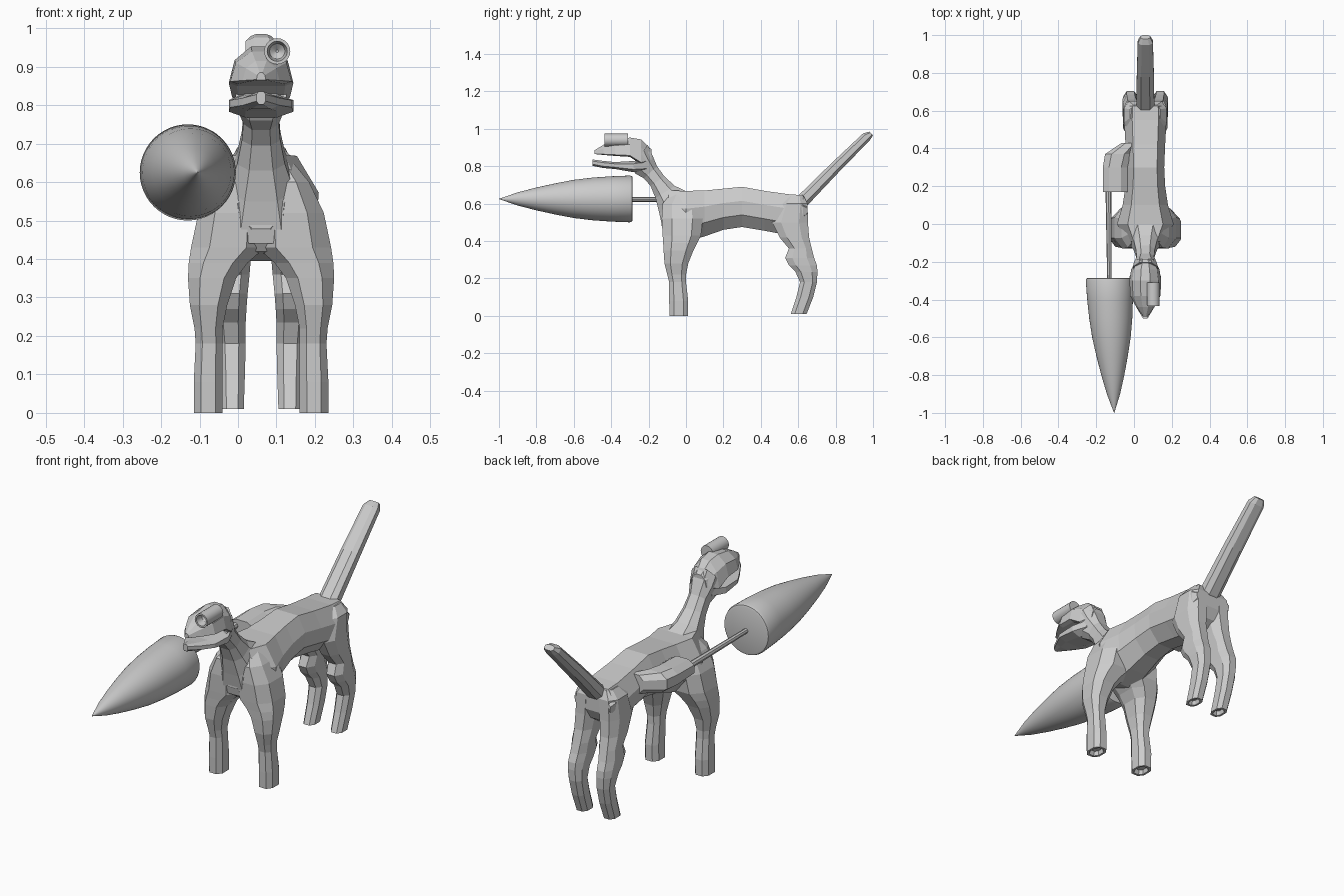
import bpy, bmesh, math
from mathutils import Vector

grey = bpy.data.materials.new("light grey")
grey.diffuse_color = (0.6, 0.6, 0.6, 1)
CX = 0.06  # the animal's own symmetry plane

OCT = [(-1, .5), (-.5, 1), (.5, 1), (1, .5), (1, -.5), (.5, -1), (-.5, -1), (-1, -.5)]
BARREL = [(-1, .4), (-.4, .95), (.3, 1), (1, .62), (1, -.62), (.3, -1), (-.4, -.95), (-1, -.4)]
DOME = [(-1, .75), (-.85, 1), (.3, .82), (1, .3), (1, -.3), (.3, -.82), (-.85, -1), (-1, -.75)]


def skin(name, rings, smooth=False):
    """Join equal rings of points into a capped tube."""
    bm = bmesh.new()
    loops = [[bm.verts.new(p) for p in r] for r in rings]
    n = len(loops[0])
    for a, b in zip(loops, loops[1:]):
        for i in range(n):
            bm.faces.new((a[i], a[(i + 1) % n], b[(i + 1) % n], b[i]))
    bm.faces.new(loops[0])
    bm.faces.new(loops[-1])
    bmesh.ops.recalc_face_normals(bm, faces=bm.faces)
    me = bpy.data.meshes.new(name)
    bm.to_mesh(me)
    bm.free()
    me.materials.append(grey)
    ob = bpy.data.objects.new(name, me)
    bpy.context.collection.objects.link(ob)
    if smooth:
        bpy.ops.object.select_all(action='DESELECT')
        ob.select_set(True)
        bpy.context.view_layer.objects.active = ob
        bpy.ops.object.shade_smooth_by_angle(angle=math.radians(35))
    return ob


def section(ay, az, by, bz, x, w, prof=OCT):
    """Ring between side-view points a and b, half width w about x."""
    a, b = Vector((x, ay, az)), Vector((x, by, bz))
    return [(a + b) / 2 + (b - a) / 2 * u + Vector((w * v, 0, 0)) for u, v in prof]


def lathe(name, pts, x0, x1, z, n):
    """Turned part along y; the axis runs from x0 to x1."""
    ya, yb = pts[0][0], pts[-1][0]
    rings = []
    for y, r in pts:
        x = x0 + (x1 - x0) * (y - ya) / (yb - ya or 1)
        rings.append([(x + r * math.cos(2 * math.pi * i / n), y,
                       z + r * math.sin(2 * math.pi * i / n)) for i in range(n)])
    return skin(name, rings, n > 12)


# torso: y, bottom, top, half width
skin("torso", [section(y, b, y, t, CX, w, BARREL) for y, b, t, w in [
    (-.13, .48, .58, .06), (-.09, .42, .67, .10), (0, .395, .668, .15), (.1, .425, .67, .12),
    (.2, .46, .68, .105), (.3, .475, .69, .10), (.42, .455, .668, .105),
    (.55, .43, .65, .112), (.625, .48, .645, .11), (.65, .53, .60, .10)]])

# legs: z, front y, back y, inner and outer distance from the symmetry plane
FRONT = [(0, -.088, .01, .10, .175), (.08, -.09, .012, .10, .175), (.18, -.09, 0, .10, .17),
         (.22, -.1, 0, .10, .173), (.28, -.115, .012, .088, .185), (.35, -.12, .04, .065, .19),
         (.39, -.122, .06, .035, .188), (.43, -.125, .08, -.01, .182), (.52, -.13, .09, -.01, .163),
         (.6, -.125, .08, -.01, .125), (.655, -.08, .05, -.01, .08)]
HIND = [(.01, .56, .645, .045, .105), (.1, .59, .68, .042, .108), (.18, .61, .70, .04, .112),
        (.235, .585, .703, .04, .118), (.27, .55, .70, .038, .12), (.31, .53, .685, .035, .12),
        (.36, .55, .672, .03, .118), (.42, .50, .658, .025, .118), (.5, .46, .652, .015, .118),
        (.6, .50, .65, .01, .113), (.64, .54, .63, .01, .08)]
for name, rows in (("front_leg", FRONT), ("hind_leg", HIND)):
    z0, f0, k0, i0, o0 = rows[0]
    # recessed sole
    rows = [(z0 + .02, f0 + .02, k0 - .02, i0 + .015, o0 - .015),
            (z0, f0 + .012, k0 - .012, i0 + .01, o0 - .01)] + rows
    for side, s in (("left", -1), ("right", 1)):
        skin(f"{name}_{side}", [section(f, z, k, z, CX + s * (i + o) / 2, (o - i) / 2)
                                for z, f, k, i, o in rows])

# neck
skin("neck", [section(*p[:4], CX, p[4]) for p in [
    (-.12, .44, .05, .60, .115), (-.143, .55, .01, .662, .085), (-.163, .63, -.06, .695, .062),
    (-.19, .695, -.115, .745, .05), (-.225, .735, -.155, .80, .046),
    (-.27, .76, -.18, .86, .06), (-.29, .79, -.205, .915, .066)]])

# head and jaws: y, bottom, top, half width
skin("upper_head", [section(y, b, y, t, CX, w, DOME) for y, b, t, w in [
    (-.185, .83, .89, .045), (-.24, .81, .943, .075), (-.30, .85, .953, .084),
    (-.38, .855, .94, .08), (-.44, .86, .915, .048), (-.49, .865, .885, .012)]])
skin("lower_jaw", [section(y, b, y, t, CX, w) for y, b, t, w in [
    (-.21, .77, .84, .055), (-.28, .768, .828, .084), (-.38, .785, .822, .08),
    (-.44, .79, .828, .048), (-.5, .802, .836, .012)]])

# eye tube with a hollow front
lathe("eye_tube", [(-.31, .034), (-.435, .034), (-.435, .026), (-.40, .02), (-.385, .003)],
      .102, .102, .94, 20)

# tail
skin("tail", [section(y - h * .7, z + h * .7, y + h * .7, z - h * .7, CX, w) for y, z, h, w in [
    (.595, .59, .034, .046), (.63, .622, .036, .048), (.80, .795, .031, .045),
    (.965, .957, .026, .04), (.99, .975, .014, .026)]])

# shoulder mount on the left flank
skin("side_mount", [section(y, b, y, t, x, w) for y, b, t, x, w in [
    (.17, .575, .655, -.10, .065), (.30, .565, .66, -.10, .065),
    (.37, .56, .66, -.085, .068), (.43, .56, .65, -.02, .045)]])

# rod and pointed nose cone
lathe("rod", [(.19, .016), (-.30, .012)], -.135, -.13, .622, 8)
lathe("pointed_cone", [(-.285, .112), (-.288, .121), (-.30, .125), (-.40, .121), (-.50, .114),
                       (-.60, .102), (-.70, .083), (-.80, .061), (-.90, .035), (-1, .0008)],
      -.131, -.105, .625, 48)
